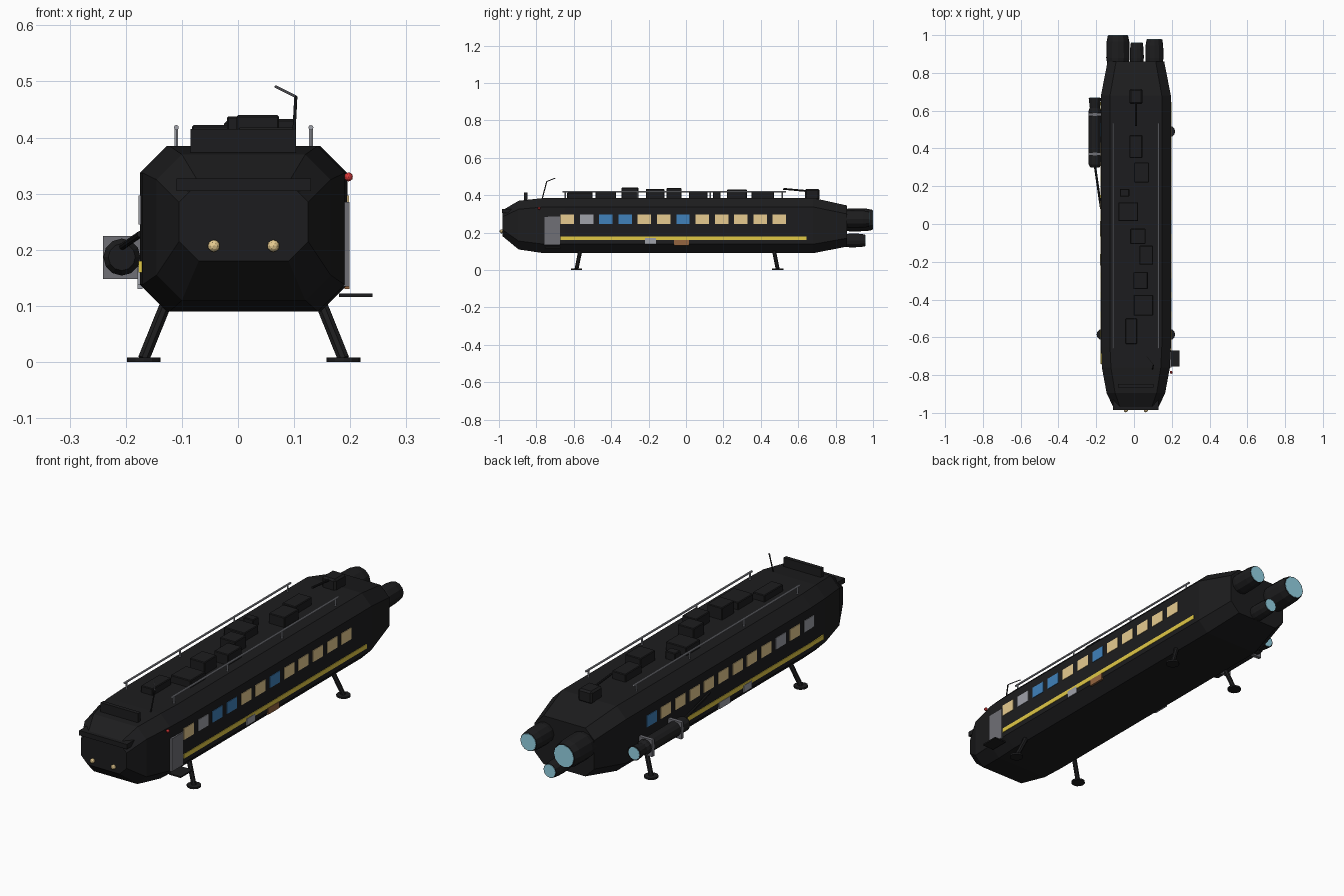
import bpy, bmesh, math
from mathutils import Vector

if "Cube" in bpy.data.objects:
    bpy.data.objects.remove(bpy.data.objects["Cube"])

CX = 0.01  # hull centre line


def material(name, rgb):
    m = bpy.data.materials.new(name)
    m.diffuse_color = (*rgb, 1)
    m.use_nodes = True
    m.node_tree.nodes["Principled BSDF"].inputs["Base Color"].default_value = m.diffuse_color
    return m


BLACK = material("black_paint", (0.012, 0.012, 0.013))
GREY = material("bare_metal", (0.16, 0.16, 0.18))
STEEL = material("pale_metal", (0.35, 0.36, 0.4))
YELLOW = material("yellow_trim", (0.75, 0.58, 0.06))
CREAM = material("lit_window", (0.8, 0.6, 0.28))
BLUE = material("blue_window", (0.05, 0.22, 0.5))
CYAN = material("engine_glow", (0.3, 0.65, 0.78))
RUST = material("rust", (0.3, 0.13, 0.05))
RED = material("red_lamp", (0.7, 0.04, 0.04))


def make(name, bm, mat):
    bmesh.ops.recalc_face_normals(bm, faces=bm.faces)
    me = bpy.data.meshes.new(name)
    bm.to_mesh(me)
    bm.free()
    me.materials.append(mat)
    ob = bpy.data.objects.new(name, me)
    bpy.context.collection.objects.link(ob)
    return ob


def loft(name, rings, mat):
    """Skin a list of closed rings and cap both ends."""
    bm = bmesh.new()
    vs = [[bm.verts.new(p) for p in r] for r in rings]
    n = len(vs[0])
    for a, b in zip(vs, vs[1:]):
        for i in range(n):
            bm.faces.new((a[i], a[(i + 1) % n], b[(i + 1) % n], b[i]))
    bm.faces.new(vs[0])
    bm.faces.new(vs[-1])
    return make(name, bm, mat)


def box(name, x, y, z, mat=BLACK, bevel=0):
    """Box from (min, max) ranges."""
    bm = bmesh.new()
    bmesh.ops.create_cube(bm, size=1)
    for v in bm.verts:
        v.co = [(r[0] + r[1]) / 2 + c * (r[1] - r[0]) for r, c in zip((x, y, z), v.co)]
    if bevel:
        bmesh.ops.bevel(bm, geom=bm.edges[:], offset=bevel, segments=1, affect='EDGES')
    return make(name, bm, mat)


def lathe_y(name, x, z, profile, mat=BLACK, n=12):
    """Revolve (y, radius) points about a lengthwise axis."""
    return loft(name, [[(x + r * math.cos(math.tau * i / n), y, z + r * math.sin(math.tau * i / n))
                        for i in range(n)] for y, r in profile], mat)


def rod(name, a, b, r, mat=BLACK, n=8, r2=None):
    a, b = Vector(a), Vector(b)
    d = b - a
    bm = bmesh.new()
    bmesh.ops.create_cone(bm, cap_ends=True, segments=n, radius1=r, radius2=r if r2 is None else r2, depth=d.length)
    q = d.to_track_quat('Z', 'Y')
    for v in bm.verts:
        v.co = q @ v.co + (a + b) / 2
    return make(name, bm, mat)


def ball(name, p, r, mat):
    bm = bmesh.new()
    bmesh.ops.create_icosphere(bm, subdivisions=2, radius=r)
    bmesh.ops.translate(bm, verts=bm.verts, vec=p)
    return make(name, bm, mat)


# Hull: chamfered sections (y, half width, bottom, top, chamfer)
def section(y, w, lo, hi, c):
    pts = [(w, lo + c), (w, hi - c), (w - c, hi), (c - w, hi),
           (-w, hi - c), (-w, lo + c), (c - w, lo), (w - c, lo)]
    return [(CX + px, y, pz) for px, pz in pts]


loft("hull", [section(*s) for s in [
    (-0.98, 0.115, 0.18, 0.32, 0.035), (-0.895, 0.155, 0.11, 0.37, 0.045),
    (-0.76, 0.18, 0.09, 0.385, 0.048), (-0.65, 0.185, 0.09, 0.385, 0.048),
    (0.68, 0.185, 0.09, 0.385, 0.048), (0.86, 0.15, 0.125, 0.345, 0.045)]], BLACK)

# Nose: windshield brow, sign plate, headlights
box("windshield_brow", (-0.11, 0.13), (-0.985, -0.91), (0.305, 0.327))
box("route_sign", (-0.085, 0.103), (-0.866, -0.848), (0.36, 0.415))
for x in (-0.043, 0.063):
    ball("headlight", (x, -0.986, 0.207), 0.011, CREAM)

# Windows, stripes and patches on both flanks
right_colors = {1: STEEL, 2: BLUE, 3: BLUE, 6: BLUE}
left_colors = {0: STEEL, 2: STEEL, 11: BLUE}
for side, colors in ((1, right_colors), (-1, left_colors)):
    xs = sorted((CX + side * 0.18, CX + side * 0.1875))
    for i in range(12):
        y = -0.634 + i * 0.103
        box("window", xs, (y - 0.036, y + 0.036), (0.245, 0.297), colors.get(i, CREAM))
    box("side_stripe", xs, (-0.67 if side > 0 else -0.74, 0.645), (0.16, 0.18), YELLOW)
    xp = sorted((CX + side * 0.18, CX + side * 0.189))
    box("repair_patch", xp, (-0.22, -0.16), (0.138, 0.17), STEEL)
    box("rust_patch" if side > 0 else "repair_patch", xp, (-0.065, 0.015), (0.13, 0.16),
        RUST if side > 0 else STEEL)

# Door, step and marker lamp
box("door", (0.18, 0.199), (-0.76, -0.675), (0.135, 0.285), GREY)
box("door_step", (0.18, 0.24), (-0.755, -0.67), (0.116, 0.122))
ball("marker_lamp", (0.197, -0.785, 0.33), 0.008, RED)

# Roof equipment: (x, y start, y end, half width, top)
for x, y0, y1, w, top in [
        (-0.015, -0.635, -0.5, 0.03, 0.415), (0.05, -0.485, -0.375, 0.05, 0.418),
        (0.035, -0.345, -0.255, 0.038, 0.44), (0.065, -0.215, -0.115, 0.036, 0.433),
        (0.02, -0.105, -0.025, 0.04, 0.438), (-0.03, 0.015, 0.115, 0.052, 0.422),
        (-0.05, 0.145, 0.185, 0.025, 0.42), (0.04, 0.22, 0.325, 0.04, 0.43),
        (0.01, 0.35, 0.47, 0.034, 0.42)]:
    box("roof_unit", (x - w, x + w), (y0, y1), (0.375, top), BLACK, 0.003)
box("rear_turret", (-0.025, 0.045), (0.635, 0.715), (0.375, 0.433), BLACK, 0.008)
rod("turret_rod", (0.01, 0.52, 0.434), (0.01, 0.65, 0.422), 0.005)

# Roof rails
for x in (-0.11, 0.13):
    rod("roof_rail", (x, -0.66, 0.418), (x, 0.535, 0.418), 0.0045, STEEL)
    for y in (-0.645, -0.26, 0.13, 0.515):
        rod("rail_post", (x, y, 0.375), (x, y, 0.418), 0.004, STEEL, 6)

# Bent antenna
rod("antenna_lower", (0.098, -0.77, 0.375), (0.103, -0.745, 0.473), 0.003, BLACK, 6)
rod("antenna_upper", (0.103, -0.745, 0.473), (0.067, -0.7, 0.491), 0.0025, GREY, 6)

# Rear engines: (x, z, radius, tail end)
for x, z, r, end in [(-0.085, 0.268, 0.062, 1.0), (0.108, 0.272, 0.048, 0.98), (0.015, 0.158, 0.037, 0.96)]:
    lathe_y("engine", x, z, [(0.78, r * 0.85), (0.86, r * 0.95), (0.88, r), (end - 0.035, r * 0.97),
                             (end - 0.002, r * 0.86)])
    lathe_y("engine_glow", x, z, [(end - 0.01, r * 0.8), (end, r * 0.8)], CYAN)

# Side booster pod with clamps and fuel line
PX, PZ = -0.207, 0.187
lathe_y("booster_pod", PX, PZ, [(0.3, 0.024), (0.315, 0.033), (0.6, 0.033), (0.615, 0.027), (0.668, 0.033)])
lathe_y("booster_glow", PX, PZ, [(0.66, 0.028), (0.67, 0.028)], CYAN)
for y in (0.37, 0.58):
    box("pod_clamp", (-0.241, -0.165), (y - 0.008, y + 0.008), (0.148, 0.225), GREY)
rod("fuel_line", (PX, 0.31, 0.205), (-0.174, 0.08, 0.228), 0.006)

# Landing legs with round feet
for side in (-1, 1):
    for y, dy in ((-0.565, -0.02), (0.47, 0.02)):
        top = (CX + side * 0.138, y, 0.105)
        foot = (CX + side * 0.178, y + dy, 0.006)
        rod("landing_leg", top, foot, 0.011)
        rod("landing_foot", (foot[0], foot[1], 0), (foot[0], foot[1], 0.008), 0.03, BLACK, 12)
